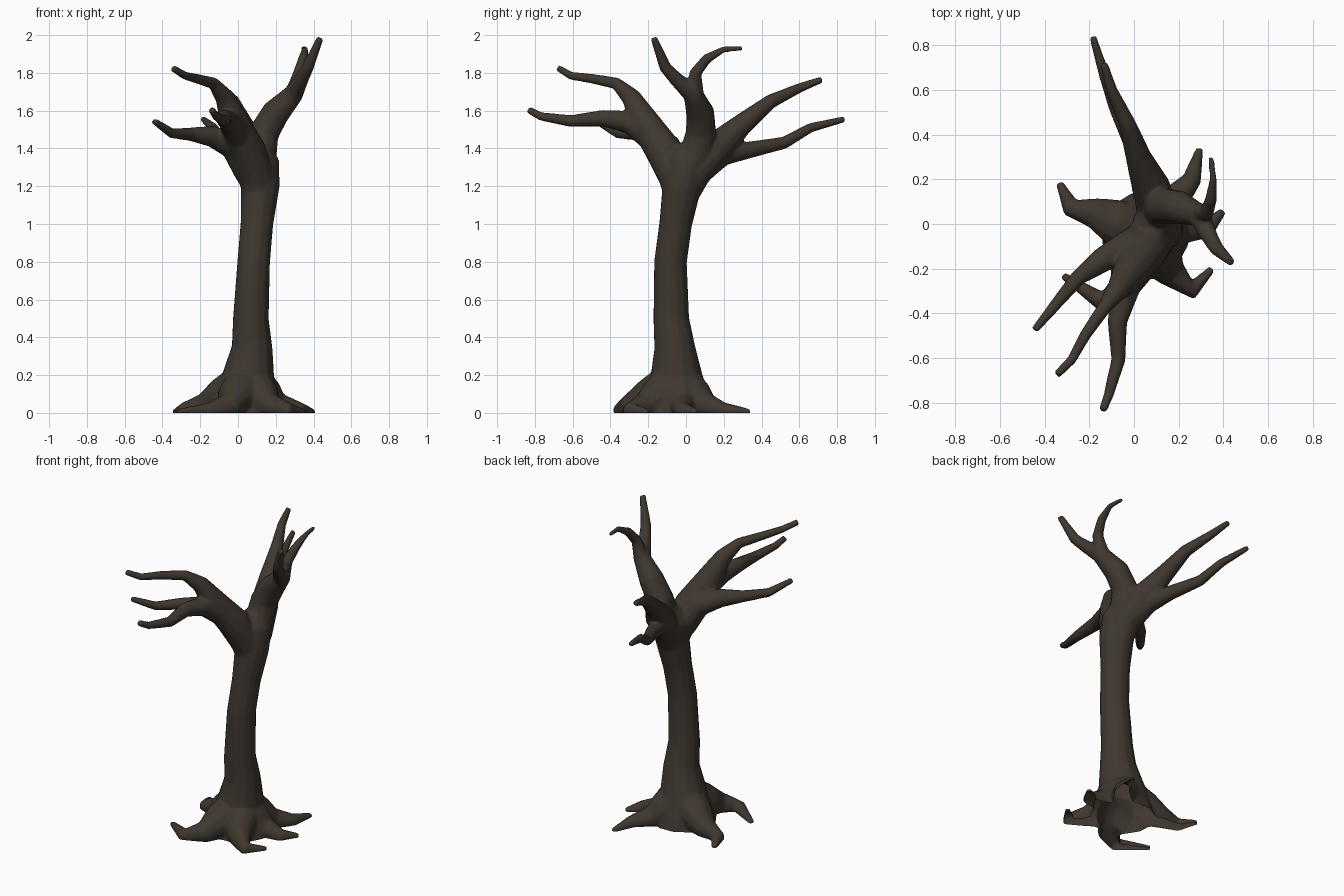
import bpy, bmesh, math
from mathutils import Vector

bark = bpy.data.materials.new("dark_brown_bark")
bark.diffuse_color = (0.050, 0.039, 0.029, 1)

bm = bmesh.new()


def limb(points, sides=12):
    """Closed tapering tube through (x, y, z, radius) points."""
    pts = [Vector(p[:3]) for p in points]
    rings, ref = [], Vector((1, 0.3, 0.1))
    for i, p in enumerate(pts):
        d = (pts[min(i + 1, len(pts) - 1)] - pts[max(i - 1, 0)]).normalized()
        u = (ref - d * ref.dot(d)).normalized()
        v = d.cross(u)
        ref = u
        r = points[i][3] * 1.04
        rings.append([bm.verts.new(p + r * (math.cos(a) * u + math.sin(a) * v))
                      for a in (2 * math.pi * k / sides for k in range(sides))])
    for a, b in zip(rings, rings[1:]):
        for k in range(sides):
            n = (k + 1) % sides
            bm.faces.new((a[k], a[n], b[n], b[k]))
    bm.faces.new(rings[0][::-1])
    bm.faces.new(rings[-1])


# trunk
limb([(.05, -.05, -.05, .20), (.05, -.05, .05, .18), (.055, -.05, .2, .135),
      (.075, -.06, .35, .106), (.068, -.078, .5, .093), (.083, -.082, .8, .085),
      (.1, -.055, 1.0, .085), (.118, -.022, 1.2, .101), (.105, .005, 1.33, .11),
      (.1, .02, 1.42, .06)])

# front left limb and its two side branches
limb([(.11, -.04, 1.1, .06), (.1, -.045, 1.24, .095), (.05, -.12, 1.39, .094),
      (-.02, -.22, 1.54, .077), (-.07, -.29, 1.67, .05), (-.13, -.37, 1.745, .031),
      (-.22, -.5, 1.77, .025), (-.28, -.61, 1.785, .021), (-.345, -.675, 1.825, .018)])
limb([(.1, -.03, 1.18, .06), (.06, -.06, 1.29, .085), (-.03, -.1, 1.415, .068),
      (-.14, -.16, 1.465, .055), (-.25, -.24, 1.475, .035), (-.35, -.36, 1.48, .026),
      (-.445, -.475, 1.545, .017)])
limb([(.03, -.14, 1.42, .07), (-.04, -.3, 1.54, .06), (-.075, -.44, 1.56, .043),
      (-.07, -.61, 1.545, .031), (-.115, -.77, 1.57, .022), (-.14, -.835, 1.605, .018)])

# back limb and its lower branch
limb([(.11, -.01, 1.12, .06), (.11, .04, 1.27, .09), (.075, .17, 1.41, .083),
      (.02, .3, 1.53, .056), (-.03, .45, 1.65, .037), (-.1, .6, 1.72, .025),
      (-.135, .72, 1.765, .017)])
limb([(.11, .0, 1.17, .06), (.1, .07, 1.29, .078), (.05, .2, 1.37, .058),
      (0, .35, 1.395, .042), (-.08, .52, 1.43, .032), (-.13, .66, 1.51, .025),
      (-.185, .84, 1.555, .016)])

# upright limb and its hooked side branch
limb([(.12, -.01, 1.15, .06), (.115, .04, 1.33, .085), (.135, .08, 1.48, .08),
      (.2, .075, 1.59, .073), (.295, .035, 1.69, .051), (.335, -.05, 1.765, .037),
      (.37, -.11, 1.83, .031), (.435, -.17, 1.985, .018)])
limb([(.29, .05, 1.68, .045), (.325, .05, 1.8, .032), (.345, .11, 1.875, .026),
      (.355, .2, 1.925, .016), (.345, .3, 1.93, .012)])

# curling roots: (x, y) of the knee, bend and tip
for knee, bend, tip in [((-.18, .05), (-.285, .075), (-.335, .185)),
                        ((-.05, -.29), (-.15, -.345), (-.32, -.23)),
                        ((.17, -.22), (.265, -.295), (.35, -.2)),
                        ((.22, -.02), (.33, -.02), (.4, .06)),
                        ((.18, .11), (.26, .2), (.295, .34))]:
    limb([(.055, -.05, .16, .12), (knee[0] * .6 + .02, knee[1] * .6 - .02, .08, .1),
          (*knee, .035, .066), (*bend, .012, .042), (*tip, .004, .016)])

mesh = bpy.data.meshes.new("tree")
bmesh.ops.recalc_face_normals(bm, faces=bm.faces)
bm.to_mesh(mesh)
tree = bpy.data.objects.new("bare_tree", mesh)
bpy.context.collection.objects.link(tree)

# fuse all limbs into one skin and soften the forks
remesh = tree.modifiers.new("fuse", 'REMESH')
remesh.mode = 'VOXEL'
remesh.voxel_size = 0.008
soften = tree.modifiers.new("soften", 'SMOOTH')
soften.factor, soften.iterations = 0.5, 8
reduce = tree.modifiers.new("reduce", 'DECIMATE')
reduce.ratio = 0.12
fused = bpy.data.meshes.new_from_object(
    tree.evaluated_get(bpy.context.evaluated_depsgraph_get()))
tree.modifiers.clear()

# trim at the ground, leaving the hollow underside open
bm.clear()
bm.from_mesh(fused)
bmesh.ops.bisect_plane(bm, geom=bm.verts[:] + bm.edges[:] + bm.faces[:],
                       plane_co=(0, 0, 0), plane_no=(0, 0, -1), clear_outer=True)
bm.to_mesh(mesh)
bm.free()
mesh.materials.clear()
mesh.materials.append(bark)
for p in mesh.polygons:
    p.material_index = 0

bpy.context.view_layer.objects.active = tree
tree.select_set(True)
bpy.ops.object.shade_smooth_by_angle(angle=math.radians(60))
